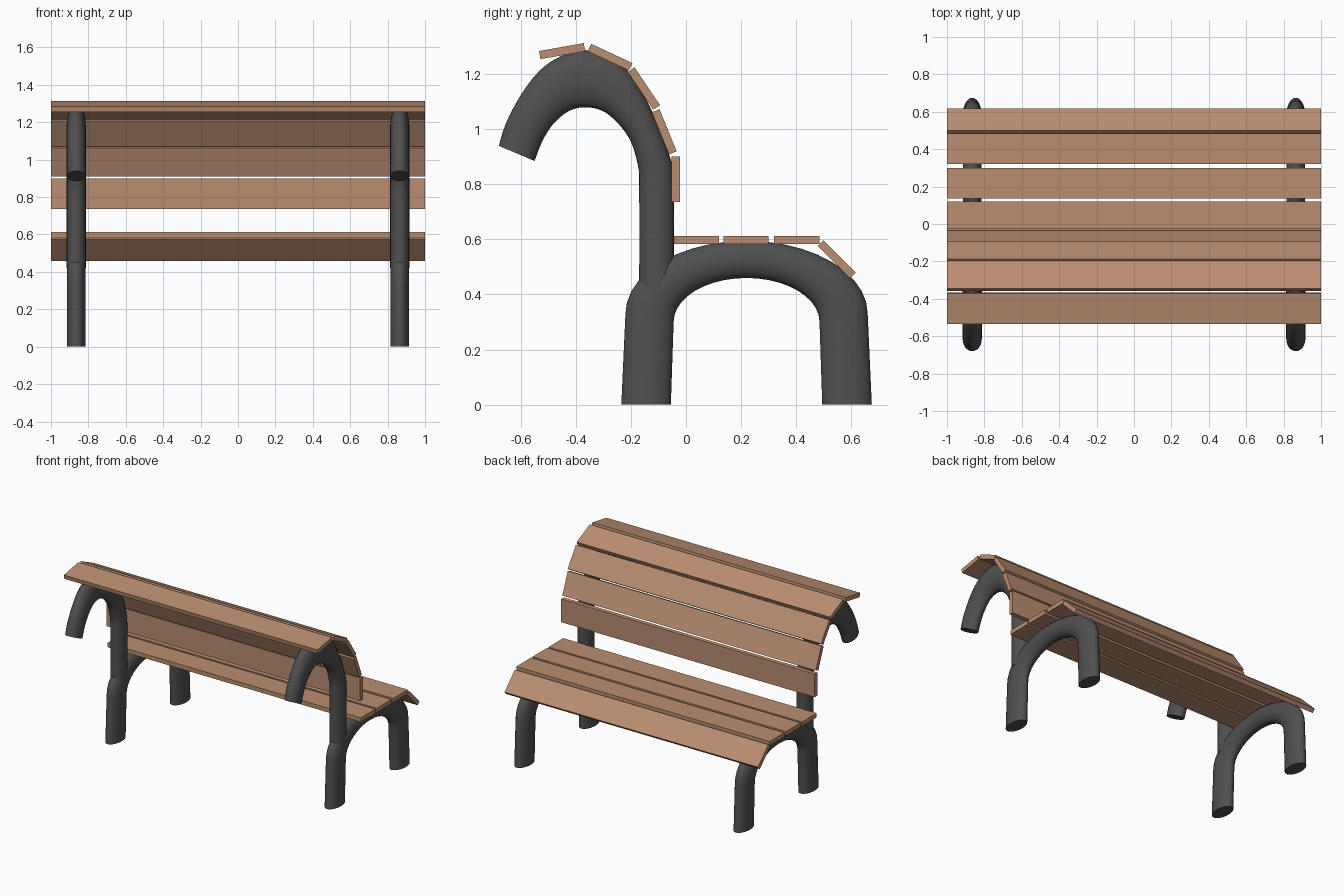
import bpy, bmesh, math
from mathutils import Vector

old = bpy.data.objects.get("Cube")
if old:
    bpy.data.objects.remove(old, do_unlink=True)


def material(name, rgb):
    m = bpy.data.materials.new(name)
    m.use_nodes = True
    m.diffuse_color = (*rgb, 1)
    m.node_tree.nodes["Principled BSDF"].inputs["Base Color"].default_value = (*rgb, 1)
    return m


WOOD = material("warm wood", (0.49, 0.27, 0.165))
METAL = material("dark grey metal", (0.08, 0.08, 0.08))


def add_object(name, bm, mat):
    bmesh.ops.recalc_face_normals(bm, faces=bm.faces)
    mesh = bpy.data.meshes.new(name)
    bm.to_mesh(mesh)
    bm.free()
    mesh.materials.append(mat)
    obj = bpy.data.objects.new(name, mesh)
    bpy.context.collection.objects.link(obj)
    return obj


def smooth_path(pts, steps=3):
    """Catmull-Rom curve through the points."""
    pts = [Vector(p) for p in pts]
    pts = [pts[0]] + pts + [pts[-1]]
    out = []
    for a, b, c, d in zip(pts, pts[1:], pts[2:], pts[3:]):
        for i in range(steps):
            t = i / steps
            out.append(b + (c - a) * t / 2 + (a * 2 - b * 5 + c * 4 - d) * t * t / 2
                       + (b * 3 - a - c * 3 + d) * t ** 3 / 2)
    return out + [pts[-1]]


def tube(name, x, outer, inner, half_width, sides=24):
    """Elliptical tube spanning an outer and an inner outline in the YZ plane."""
    bm = bmesh.new()
    rings = []
    for o, i in zip(outer, inner):
        mid, half = (o + i) / 2, (o - i) / 2
        ring = []
        for k in range(sides):
            a = math.tau * k / sides
            p = mid + half * math.cos(a)
            ring.append(bm.verts.new((x + half_width * math.sin(a), p.x, p.y)))
        rings.append(ring)
    for r, s in zip(rings, rings[1:]):
        for k in range(sides):
            n = (k + 1) % sides
            bm.faces.new((r[k], r[n], s[n], s[k]))
    bm.faces.new(rings[0])
    bm.faces.new(rings[-1])
    obj = add_object(name, bm, METAL)
    bpy.ops.object.select_all(action='DESELECT')
    obj.select_set(True)
    bpy.context.view_layer.objects.active = obj
    bpy.ops.object.shade_smooth_by_angle(angle=math.radians(40))


def arch_outline(foot, a, base, rise, n=20):
    """Leg, half ellipse, leg."""
    mid = 0.22
    arc = [Vector((mid - a * math.cos(math.pi * k / n),
                   base + rise * math.sin(math.pi * k / n))) for k in range(n + 1)]
    return [Vector((mid - foot, 0))] + arc + [Vector((mid + foot, 0))]


# Leg arches and curved back supports
hook_outer = smooth_path([(-0.68, 0.94), (-0.655, 1.02), (-0.6, 1.125), (-0.53, 1.215),
                          (-0.45, 1.268), (-0.365, 1.288), (-0.27, 1.255), (-0.2, 1.2),
                          (-0.125, 1.07), (-0.065, 0.92), (-0.045, 0.8), (-0.045, 0.42)])
hook_inner = smooth_path([(-0.55, 0.885), (-0.525, 0.95), (-0.49, 1.01), (-0.45, 1.05),
                          (-0.41, 1.073), (-0.365, 1.08), (-0.31, 1.07), (-0.26, 1.035),
                          (-0.205, 0.965), (-0.175, 0.87), (-0.17, 0.78), (-0.17, 0.42)])
for side, x in (("left", 0.865), ("right", -0.865)):
    tube(side + "_leg_arch", x, arch_outline(0.455, 0.44, 0.33, 0.265),
         arch_outline(0.275, 0.265, 0.3, 0.16), 0.05)
    tube(side + "_back_support", x, hook_outer, hook_inner, 0.051)

# Slats: centre y, centre z, tilt in degrees
seat = [(0.038, 0.598, 0), (0.218, 0.598, 0), (0.402, 0.598, 0), (0.548, 0.528, -45)]
back = [(-0.037, 0.818, 90), (-0.079, 0.991, -68), (-0.153, 1.148, -56),
        (-0.276, 1.262, -25), (-0.45, 1.284, 10)]
for group, slats in (("seat", seat), ("back", back)):
    for n, (y, z, tilt) in enumerate(slats, 1):
        bm = bmesh.new()
        bmesh.ops.create_cube(bm, size=1)
        bmesh.ops.scale(bm, vec=(2, 0.165, 0.03), verts=bm.verts)
        slat = add_object(f"{group}_slat_{n}", bm, WOOD)
        slat.location = (0, y, z)
        slat.rotation_euler.x = math.radians(tilt)
